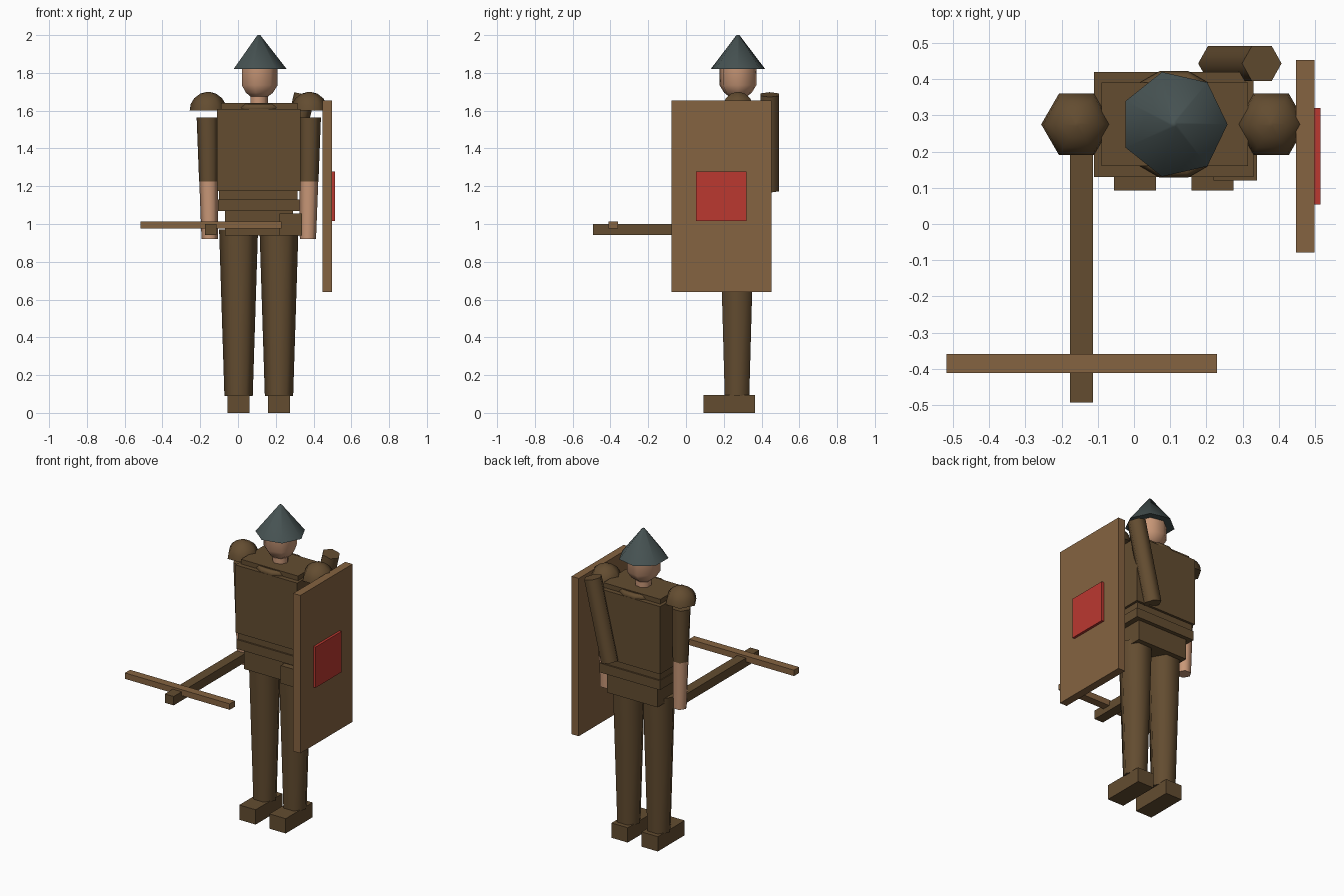
import bpy, bmesh
from math import cos, sin, tau
from mathutils import Vector

cube = bpy.data.objects.get("Cube")
if cube:
    bpy.data.objects.remove(cube, do_unlink=True)

CX, CY = 0.11, 0.275      # body axis


def material(name, r, g, b):
    m = bpy.data.materials.new(name)
    m.use_nodes = True
    m.diffuse_color = (r, g, b, 1)
    m.node_tree.nodes["Principled BSDF"].inputs["Base Color"].default_value = (r, g, b, 1)
    return m


LEATHER = material("dark leather", 0.125, 0.073, 0.030)
WOOD = material("light wood", 0.235, 0.125, 0.052)
RED = material("red paint", 0.50, 0.040, 0.030)
IRON = material("grey iron", 0.061, 0.084, 0.084)
SKIN = material("skin", 0.58, 0.31, 0.185)


def finish(name, bm, mat, smooth=False):
    bmesh.ops.recalc_face_normals(bm, faces=bm.faces)
    if smooth:
        for f in bm.faces:
            f.smooth = True
        for e in bm.edges:
            e.smooth = e.calc_face_angle(0) < 1.15
    me = bpy.data.meshes.new(name)
    bm.to_mesh(me)
    bm.free()
    me.materials.append(mat)
    ob = bpy.data.objects.new(name, me)
    bpy.context.collection.objects.link(ob)
    return ob


def box(name, mat, x, y, z):
    """Box from (min, max) spans."""
    bm = bmesh.new()
    bmesh.ops.create_cube(bm, size=1)
    for v in bm.verts:
        v.co = Vector([(s[0] + s[1]) / 2 + c * (s[1] - s[0]) for s, c in zip((x, y, z), v.co)])
    return finish(name, bm, mat)


def tube(name, mat, rings, sides=6):
    """Capped loft through rings of (x, y, z, radius)."""
    bm = bmesh.new()
    loops = [[bm.verts.new((x + r * cos(tau * i / sides), y + r * sin(tau * i / sides), z))
              for i in range(sides)] for x, y, z, r in rings]
    for a, b in zip(loops, loops[1:]):
        for i in range(sides):
            j = (i + 1) % sides
            bm.faces.new((a[i], a[j], b[j], b[i]))
    bm.faces.new(loops[0])
    bm.faces.new(loops[-1])
    return finish(name, bm, mat, True)


def ring(name, mat, z, major, minor, n=12, m=6):
    """Torus around the body axis."""
    bm = bmesh.new()
    loops = []
    for i in range(n):
        a = tau * (i + 0.5) / n
        loop = []
        for k in range(m):
            r = major + minor * cos(tau * k / m)
            loop.append(bm.verts.new((CX + r * cos(a), CY + r * sin(a), z + minor * sin(tau * k / m))))
        loops.append(loop)
    for i in range(n):
        a, b = loops[i], loops[(i + 1) % n]
        for k in range(m):
            bm.faces.new((a[k], a[(k + 1) % m], b[(k + 1) % m], b[k]))
    return finish(name, bm, mat, True)


# Helmet, head and neck
tube("helmet", IRON, [(CX, CY, 1.82, 0.148), (CX, CY, 2.0, 0.008)], 7)
tube("head", SKIN, [(CX, CY, 1.672, 0.045), (CX, CY, 1.695, 0.075), (CX, CY, 1.735, 0.1),
                    (CX, CY, 1.825, 0.1)], 7)
tube("neck", SKIN, [(CX, CY, 1.6, 0.048), (CX, CY, 1.69, 0.048)], 7)

# Torso, stacked armour slabs and belt
box("torso", LEATHER, (-0.11, 0.33), (0.13, 0.42), (1.175, 1.61))
box("shoulder_plate", LEATHER, (-0.09, 0.315), (0.16, 0.39), (1.61, 1.64))
ring("collar", LEATHER, 1.615, 0.13, 0.022)
box("waist", LEATHER, (-0.10, 0.315), (0.145, 0.405), (1.13, 1.175))
box("belt", LEATHER, (-0.105, 0.325), (0.135, 0.415), (1.07, 1.13))
box("hips", LEATHER, (-0.07, 0.29), (0.16, 0.39), (0.94, 1.07))
box("belt_pouch", LEATHER, (0.22, 0.34), (0.12, 0.235), (0.94, 1.055))

# Limbs on each side
for side, s in (("left", 1), ("right", -1)):
    leg, arm = CX + s * 0.107, CX + s * 0.265
    tube(side + "_leg", LEATHER, [(leg, 0.27, 0.09, 0.075), (leg, 0.27, 0.97, 0.103)])
    box(side + "_foot", LEATHER, (leg - 0.058, leg + 0.058), (0.092, 0.365), (0, 0.095))
    tube(side + "_sleeve", LEATHER, [(arm, CY, 1.225, 0.051), (arm + s * 0.005, CY, 1.565, 0.059)])
    tube(side + "_forearm", SKIN, [(arm - s * 0.005, CY, 0.92, 0.043), (arm, CY, 1.225, 0.05)])
    dome = [(0, 1), (0.035, 0.94), (0.066, 0.75), (0.09, 0.43), (0.1, 0.06)]
    tube(side + "_pauldron", LEATHER,
         [(CX + s * 0.268, CY, 1.6 + h, 0.098 * r) for h, r in dome])

# Crossbow held in the right hand
box("crossbow_stock", LEATHER, (-0.176, -0.113), (-0.492, 0.24), (0.943, 1.0))
box("crossbow_bow", WOOD, (-0.517, 0.229), (-0.411, -0.359), (0.975, 1.013))

# Shield with painted panel on the left arm
box("shield", WOOD, (0.447, 0.498), (-0.078, 0.452), (0.64, 1.655))
box("shield_panel", RED, (0.498, 0.514), (0.054, 0.32), (1.015, 1.277))

# Quiver slung across the back
quiver = tube("quiver", LEATHER, [(0, 0, -0.26, 0.056), (0, 0, 0.26, 0.056)])
quiver.location = (0.292, 0.443, 1.432)
quiver.rotation_euler = (0, 0.235, 0)
